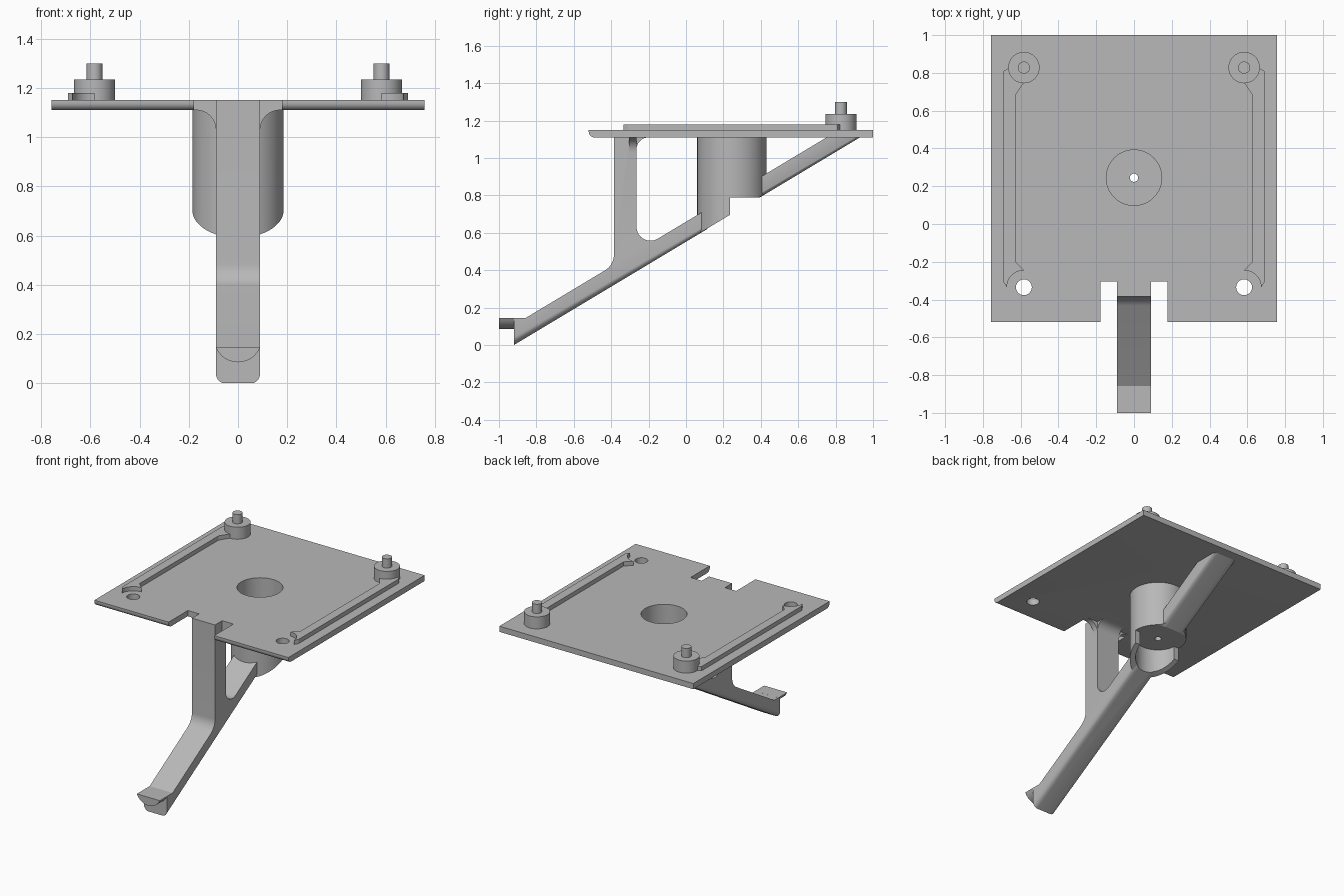
import bpy, bmesh, math
from mathutils import Vector

if "Cube" in bpy.data.objects:
    bpy.data.objects.remove(bpy.data.objects["Cube"], do_unlink=True)

grey = bpy.data.materials.new("plain grey")
grey.use_nodes = True
COLOUR = (0.48, 0.48, 0.48, 1)
grey.diffuse_color = COLOUR
grey.node_tree.nodes["Principled BSDF"].inputs["Base Color"].default_value = COLOUR


def finish(bm, name):
    bmesh.ops.recalc_face_normals(bm, faces=bm.faces)
    mesh = bpy.data.meshes.new(name)
    bm.to_mesh(mesh)
    bm.free()
    mesh.materials.append(grey)
    ob = bpy.data.objects.new(name, mesh)
    bpy.context.collection.objects.link(ob)
    return ob


def prism(name, pts, axis, lo, hi, bevel=None, width=0.03):
    """Extrude a 2D outline along an axis; bevel edges whose ends pass a test."""
    place = {"x": lambda a, b, t: (t, a, b),
             "y": lambda a, b, t: (a, t, b),
             "z": lambda a, b, t: (a, b, t)}[axis]
    bm = bmesh.new()
    face = bm.faces.new([bm.verts.new(place(a, b, lo)) for a, b in pts])
    new = bmesh.ops.extrude_face_region(bm, geom=[face])["geom"]
    shift = Vector(place(0, 0, hi - lo))
    bmesh.ops.translate(bm, vec=shift, verts=[v for v in new if isinstance(v, bmesh.types.BMVert)])
    bmesh.ops.recalc_face_normals(bm, faces=bm.faces)
    if bevel:
        edges = [e for e in bm.edges if bevel(e.verts[0].co, e.verts[1].co)]
        bmesh.ops.bevel(bm, geom=edges, offset=width, segments=6, profile=0.5, affect="EDGES")
    return finish(bm, name)


def cylinder(name, x, y, r, lo, hi, sides=64):
    return prism(name, arc(x, y, r, 0, 360, sides)[:-1], "z", lo, hi)


def arc(cx, cy, r, a0, a1, n=12):
    angles = [math.radians(a0 + (a1 - a0) * i / n) for i in range(n + 1)]
    return [(cx + r * math.cos(a), cy + r * math.sin(a)) for a in angles]


def rounded(corners, n=8):
    """Outline from (a, b, radius) corners with tangent arcs."""
    out = []
    for i, (a, b, r) in enumerate(corners):
        p = Vector((a, b))
        if not r:
            out.append((a, b))
            continue
        u = (Vector(corners[i - 1][:2]) - p).normalized()
        v = (Vector(corners[(i + 1) % len(corners)][:2]) - p).normalized()
        half = u.angle(v) / 2
        centre = p + (u + v).normalized() * (r / math.sin(half))
        s = p + u * (r / math.tan(half)) - centre
        e = p + v * (r / math.tan(half)) - centre
        turn = math.atan2(s.x * e.y - s.y * e.x, s.dot(e))
        a0 = math.degrees(math.atan2(s.y, s.x))
        out += arc(centre.x, centre.y, r, a0, a0 + math.degrees(turn), n)
    return out


def combine(target, tool, operation):
    mod = target.modifiers.new("join", "BOOLEAN")
    mod.operation, mod.solver, mod.object = operation, "EXACT", tool
    bpy.context.view_layer.objects.active = target
    bpy.ops.object.modifier_apply(modifier=mod.name)
    bpy.data.objects.remove(tool, do_unlink=True)


def under(y):
    return 0.6 * (y + 0.92)


def over(y):
    return under(y) + 0.107


TOP, BASE = 1.15, 1.11
HUB_Y, HUB_R, BORE_R = 0.245, 0.185, 0.147

# Mounting plate with front notch and rounded lower front edge
plate_outline = [(-0.757, -0.52), (-0.178, -0.52), (-0.178, -0.305), (0.178, -0.305),
                 (0.178, -0.52), (0.757, -0.52), (0.757, 1), (-0.757, 1)]
body = prism("mounting_plate_and_bracket", plate_outline, "z", BASE, TOP,
             lambda p, q: max(p.y, q.y) < -0.51 and max(p.z, q.z) < BASE + 0.01)

# Sloping arm and upright post, cut by one rounded window
arm = prism("arm", rounded([
    (-0.92, 0, 0), (0.94, under(0.94), 0), (0.94, 1.13, 0), (-0.25, 1.13, 0),
    (-0.25, TOP, 0), (-0.385, TOP, 0), (-0.385, over(-0.385), 0.1),
    (-0.857, over(-0.857), 0), (-0.92, over(-0.857), 0)]), "x", -0.09, 0.09,
    lambda p, q: abs(p.x - q.x) < 0.01 and all(abs(c.z - under(c.y)) < 0.001 for c in (p, q))
    and abs(p.y - q.y) > 1, 0.035)
window = prism("window_cutter", rounded([
    (-0.265, over(-0.265), 0.075), ((BASE - over(0)) / 0.6, BASE, 0),
    (-0.265, BASE, 0.065)]), "x", -0.3, 0.3)
combine(arm, window, "DIFFERENCE")

# Hub trimmed along the slope of the arm
hub = cylinder("hub", 0, HUB_Y, HUB_R, 0.4, 1.13)
bm = bmesh.new()
bm.from_mesh(hub.data)
cut = bmesh.ops.bisect_plane(bm, geom=bm.verts[:] + bm.edges[:] + bm.faces[:],
                             plane_co=(0, 0, under(0) + 0.003), plane_no=(0, 0.6, -1),
                             clear_outer=True)
bmesh.ops.contextual_create(bm, geom=[e for e in cut["geom_cut"] if isinstance(e, bmesh.types.BMEdge)])
bmesh.ops.recalc_face_normals(bm, faces=bm.faces)
bm.to_mesh(hub.data)
bm.free()

# Half-round foot tab
tab = prism("foot_tab", arc(0, 0.1825, 0.0975, -157.4, -22.6), "y", -1, -0.9)

combine(body, arm, "UNION")
combine(body, hub, "UNION")
combine(body, tab, "UNION")

# Curved gussets between post and plate
for side in (-1, 1):
    curve = arc(side * 0.17, 1.03, 0.08, 90, 180 if side > 0 else 0, 8)
    gusset = prism("gusset", curve + [(side * 0.08, 1.03), (side * 0.08, 1.12), (side * 0.17, 1.12)],
                   "y", -0.305, -0.265)
    combine(body, gusset, "UNION")

# Upper bore, pin hole, open lower bore and rear relief
combine(body, cylinder("bore_cutter", 0, HUB_Y, BORE_R, 0.85, 1.3), "DIFFERENCE")
combine(body, cylinder("pin_hole_cutter", 0, HUB_Y, 0.022, 0.7, 0.95, 24), "DIFFERENCE")
combine(body, cylinder("lower_bore_cutter", 0, HUB_Y, BORE_R, 0.4, 0.79), "DIFFERENCE")
relief = prism("relief_cutter", [(-0.3, 0.235), (0.3, 0.235), (0.3, 0.46), (-0.3, 0.46)],
               "z", 0.4, 0.79)
combine(body, relief, "DIFFERENCE")

parts = [body]
for side, label in ((1, "left"), (-1, "right")):
    x = side * 0.583
    # Front screw hole
    combine(body, cylinder("screw_hole_cutter", x, -0.335, 0.042, 1, 1.3, 32), "DIFFERENCE")
    # Rear standoff with pin
    standoff = cylinder(label + "_standoff", x, 0.828, 0.083, TOP - 0.005, 1.235, 48)
    combine(standoff, cylinder("pin", x, 0.828, 0.032, 1.2, 1.3, 32), "UNION")
    # Side rail curving around the screw hole
    outline = [(0.69, 0.81), (0.655, 0.83), (0.59, 0.79), (0.585, 0.745), (0.628, 0.68),
               (0.628, -0.2), (0.583, -0.245)]
    outline += arc(0.583, -0.335, 0.09, 85, 0, 10) + [(0.69, -0.31)]
    rail = prism(label + "_rail", [(side * a, b) for a, b in outline], "z", TOP - 0.005, 1.18)
    combine(standoff, rail, "UNION")
    standoff.name = label + "_standoff_and_rail"
    parts.append(standoff)

# Smooth curved faces, crisp edges
for ob in parts:
    bpy.ops.object.select_all(action="DESELECT")
    ob.select_set(True)
    bpy.context.view_layer.objects.active = ob
    bpy.ops.object.shade_smooth_by_angle(angle=math.radians(30))
